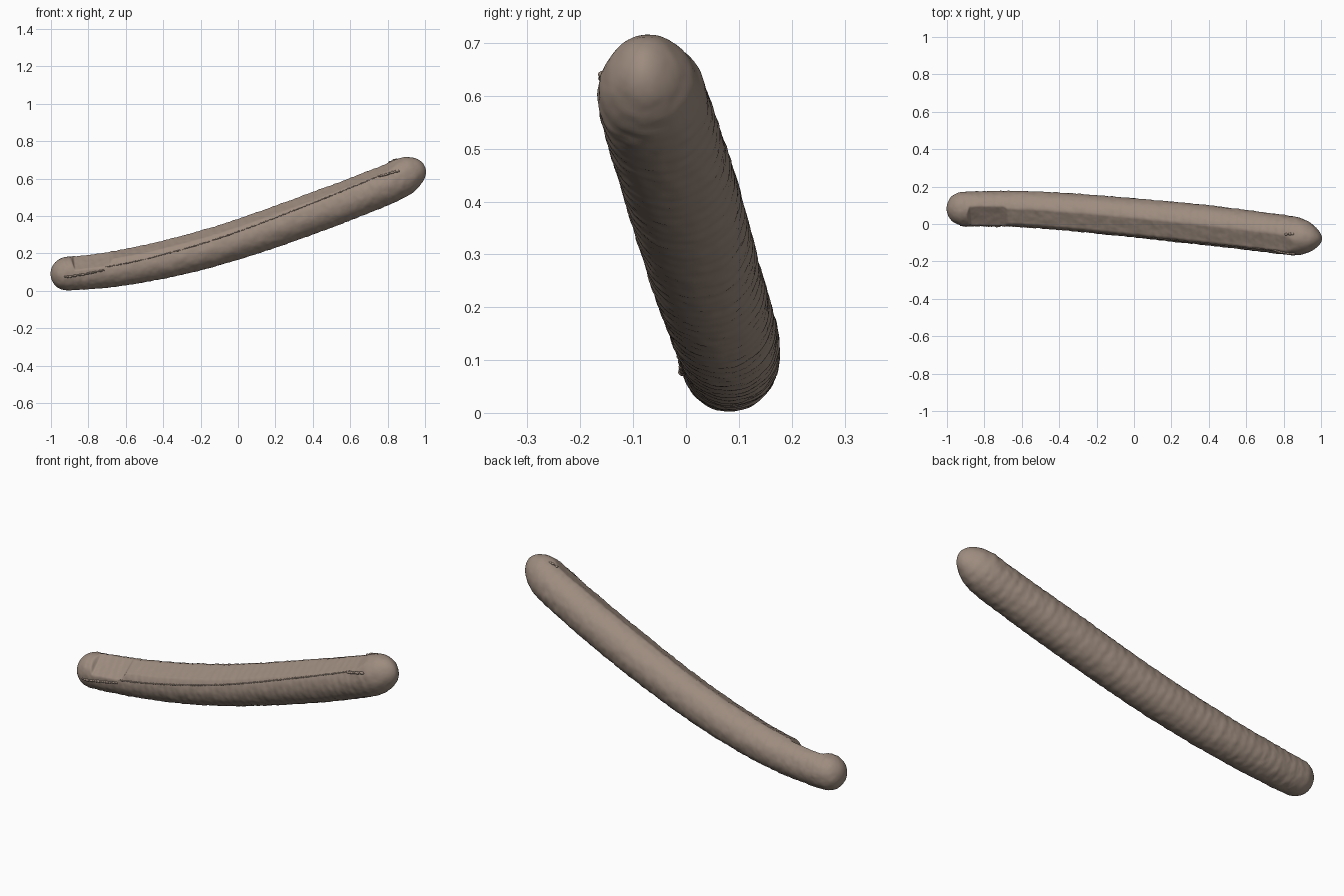
import bpy, bmesh, math
from mathutils import Vector, noise

cube = bpy.data.objects.get("Cube")
if cube:
    bpy.data.objects.remove(cube, do_unlink=True)

skin = bpy.data.materials.new("warm brown skin")
skin.use_nodes = True
tone = (0.34, 0.262, 0.212, 1)
skin.diffuse_color = tone
skin.node_tree.nodes["Principled BSDF"].inputs["Base Color"].default_value = tone

# Centre line and body radius: x, y, z, radius
STATIONS = [(-1.0, .07, .105, .088), (-.9, .082, .093, .09), (-.6, .08, .127, .096),
            (-.3, .06, .19, .101), (0, .033, .275, .104), (.4, -.008, .415, .107),
            (.8, -.057, .57, .104), (.92, -.073, .63, .1), (1.0, -.082, .662, .096)]
RINGS, SIDES = 300, 72


def sample(x):
    """Smooth interpolation of centre and radius along x."""
    i = max(k for k in range(len(STATIONS) - 1) if STATIONS[k][0] <= x or k == 0)
    p = [Vector(STATIONS[min(max(i + k, 0), len(STATIONS) - 1)]) for k in (-1, 0, 1, 2)]
    span = p[2][0] - p[1][0]
    t = (x - p[1][0]) / span
    m1 = (p[2] - p[0]) / (p[2][0] - p[0][0]) * span
    m2 = (p[3] - p[1]) / (p[3][0] - p[1][0]) * span
    v = (p[1] * (2*t**3 - 3*t*t + 1) + m1 * (t**3 - 2*t*t + t)
         + p[2] * (3*t*t - 2*t**3) + m2 * (t**3 - t*t))
    return Vector((x, v[1], v[2])), v[3]


def frame(x):
    a, b = sample(max(x - .03, -1))[0], sample(min(x + .03, 1))[0]
    along = (b - a).normalized()
    side = Vector((0, 0, 1)).cross(along).normalized()
    return side, along.cross(side)


def step(a, b, x):
    t = min(max((x - a) / (b - a), 0), 1)
    return t * t * (3 - 2 * t)


def cap(x):
    """Width and height factors closing the two rounded ends."""
    left, right = max(0, 1 - (x + 1) / .085), max(0, 1 - (1 - x) / .14)
    if left:
        f = math.sqrt(max(0, 1 - left * left))
        return f, f
    return (max(0, 1 - right**1.7)**(1 / 1.8), max(0, 1 - right**2.1)**(1 / 2.1))


def body_point(x, angle):
    centre, r = sample(x)
    side, up = frame(x)
    wide, tall = cap(x)
    u, v = math.cos(angle), math.sin(angle)
    # Long flattened strip on the upper front, with a deeper cut near the low end
    strip = step(-.9, -.87, x) * (1 - step(.84, .92, x))
    patch = step(-.89, -.87, x) * (1 - step(-.69, -.66, x))
    aim = math.radians(118 + 8 * patch)
    limit = 1 - strip * (.11 + .16 * patch)
    d = u * math.cos(aim) + v * math.sin(aim)
    if d > limit:
        u -= (d - limit) * math.cos(aim)
        v -= (d - limit) * math.sin(aim)
    p = centre + side * (u * r * wide) + up * (v * r * tall)
    # Fine ring ripples and uneven skin
    fade = min(wide, 1)
    rough = .0022 * noise.noise(p * 26) + .0012 * noise.noise(p * 70)
    rough += .0007 * math.sin(x * 150 + 2 * u)
    outward = side * u + up * v
    return p + outward * rough * fade


def finish(bm, name):
    bmesh.ops.recalc_face_normals(bm, faces=bm.faces)
    mesh = bpy.data.meshes.new(name)
    bm.to_mesh(mesh)
    bm.free()
    mesh.materials.append(skin)
    obj = bpy.data.objects.new(name, mesh)
    bpy.context.collection.objects.link(obj)
    for poly in mesh.polygons:
        poly.use_smooth = True
    return obj


# Curved body
bm = bmesh.new()
rings = []
for i in range(1, RINGS):
    t = i / RINGS
    # Rings crowd together toward both ends
    x = .6 * (2 * t - 1) - .4 * math.cos(math.pi * t)
    if t < .08 or t > .92:
        e = min(t, 1 - t) / .08
        edge = .6 * (2 * .08 - 1) - .4 * math.cos(math.pi * .08)
        x = math.copysign(1 - (1 + edge) * e * e, t - .5)
    rings.append([bm.verts.new(body_point(x, 2 * math.pi * k / SIDES)) for k in range(SIDES)])
for a, b in zip(rings, rings[1:]):
    for k in range(SIDES):
        n = (k + 1) % SIDES
        bm.faces.new((a[k], a[n], b[n], b[k]))
for ring, x in ((rings[0], -1), (rings[-1], 1)):
    tip = bm.verts.new(sample(x)[0])
    for k in range(SIDES):
        bm.faces.new((ring[k], ring[(k + 1) % SIDES], tip))
finish(bm, "sausage_body")


# Ragged lips of skin along the cut edges
def lip(name, x0, x1, a0, a1, size, count):
    bm = bmesh.new()
    for i in range(count):
        t = i / (count - 1)
        x = x0 + (x1 - x0) * t
        angle = math.radians(a0 + (a1 - a0) * t)
        p = body_point(x, angle)
        s = size * (.8 + .4 * noise.noise(p * 90))
        made = bmesh.ops.create_icosphere(bm, subdivisions=2, radius=s)["verts"]
        bmesh.ops.scale(bm, vec=(1.5, 1, .8), verts=made)
        bmesh.ops.translate(bm, vec=p, verts=made)
    finish(bm, name)


lip("low_end_lip", -.93, -.72, 192, 180, .008, 16)
lip("long_seam", -.7, .8, 170, 148, .0045, 150)
lip("high_end_lip", .79, .88, 150, 160, .010, 9)
lip("high_end_crest", .86, .89, 88, 84, .008, 4)
